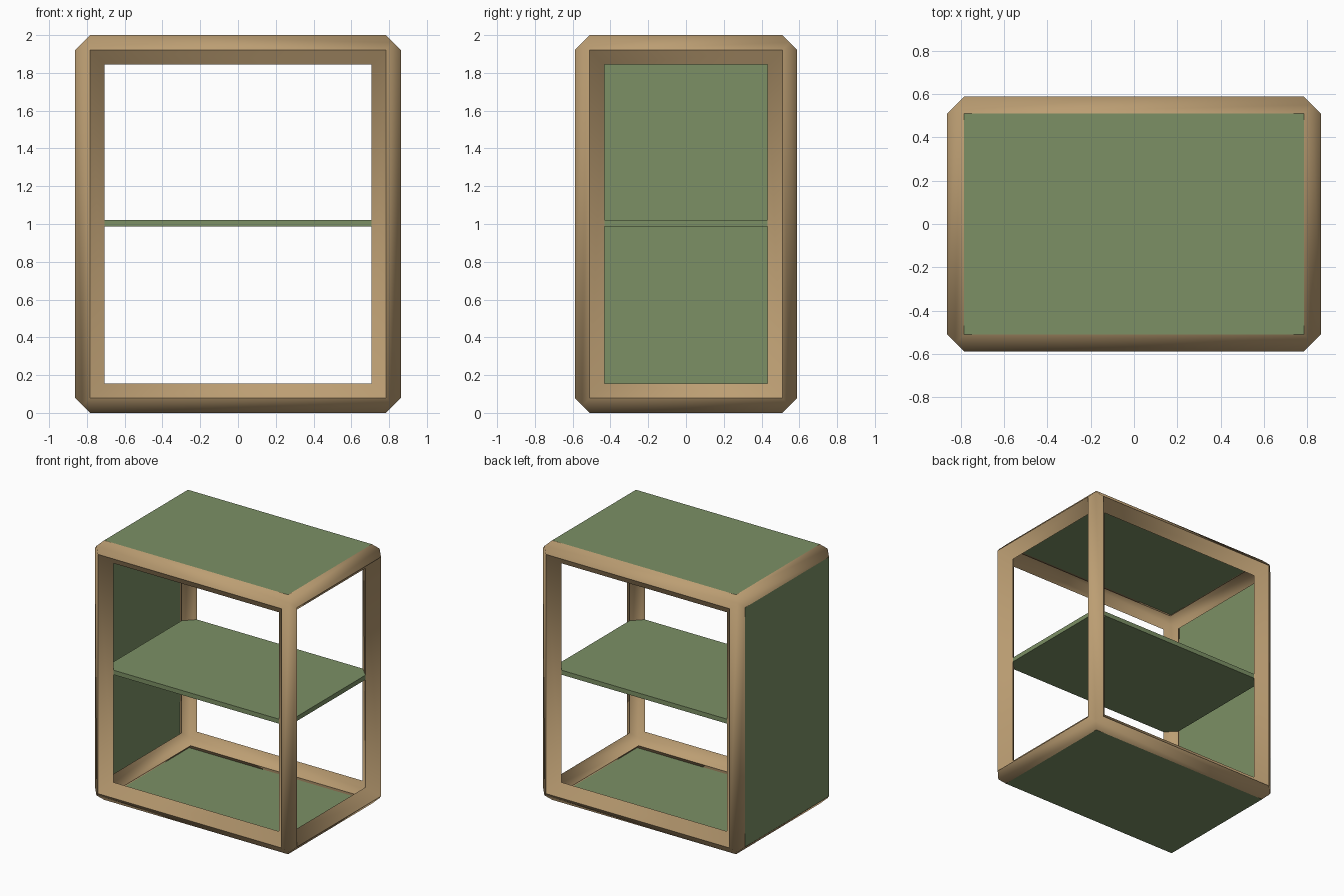
import bpy, bmesh
from itertools import product
from math import radians
from mathutils import Vector

if "Cube" in bpy.data.objects:
    bpy.data.objects.remove(bpy.data.objects["Cube"])

R = 0.078                             # half-diagonal of the diamond-section bars
HALF = Vector((0.784, 0.51, 1 - R))   # bar centre lines, half sizes
CENTRE = Vector((0, 0, 1))
T = 0.035                             # board thickness


def material(name, rgb):
    m = bpy.data.materials.new(name)
    m.diffuse_color = (*rgb, 1)
    m.use_nodes = True
    m.node_tree.nodes["Principled BSDF"].inputs["Base Color"].default_value = m.diffuse_color
    return m


wood = material("tan_wood", (0.50, 0.34, 0.17))
green = material("green_paint", (0.20, 0.28, 0.13))


def finish(name, bm, mat):
    bmesh.ops.recalc_face_normals(bm, faces=bm.faces)
    mesh = bpy.data.meshes.new(name)
    bm.to_mesh(mesh)
    bm.free()
    mesh.materials.append(mat)
    ob = bpy.data.objects.new(name, mesh)
    bpy.context.collection.objects.link(ob)
    return ob


# Frame: each corner has a set of mitre points, bars join neighbouring corners
bm = bmesh.new()
corners = {}
for s in product((-1, 1), repeat=3):
    def point(v):
        return bm.verts.new([CENTRE[i] + s[i] * (HALF[i] + v[i]) for i in range(3)])
    corners[s] = {
        "out": point([R / 2] * 3),
        "in": point([-R / 2] * 3),
        "ridge": [point([R if i == k else 0 for i in range(3)]) for k in range(3)],
        "window": [point([0 if i == k else -R for i in range(3)]) for k in range(3)],
    }


def ring(c, a, b):
    return [c["out"], c["ridge"][a], c["window"][a],
            c["in"], c["window"][b], c["ridge"][b]]


for k in range(3):
    a, b = (k + 1) % 3, (k + 2) % 3
    for s in corners:
        if s[k] < 0:
            other = tuple(1 if i == k else s[i] for i in range(3))
            p, q = ring(corners[s], a, b), ring(corners[other], a, b)
            for i in range(6):
                j = (i + 1) % 6
                bm.faces.new((p[i], p[j], q[j], q[i]))
frame = finish("frame", bm, wood)
bpy.context.view_layer.objects.active = frame
frame.select_set(True)
bpy.ops.object.shade_smooth_by_angle(angle=radians(70))


# Boards
def board(name, centre, size):
    bm = bmesh.new()
    bmesh.ops.create_cube(bm, size=1)
    bmesh.ops.scale(bm, vec=size, verts=bm.verts)
    bmesh.ops.translate(bm, vec=centre, verts=bm.verts)
    finish(name, bm, green)


W, D, H = 2 * HALF
board("top_panel", (0, 0, 2 - T / 2), (W, D, T))
board("bottom_panel", (0, 0, T / 2), (W, D, T))
board("middle_shelf", (0, 0, 1.003), (W, D, T))
board("left_side_panel", (-HALF.x - R + T / 2, 0, 1), (T, D, H))
